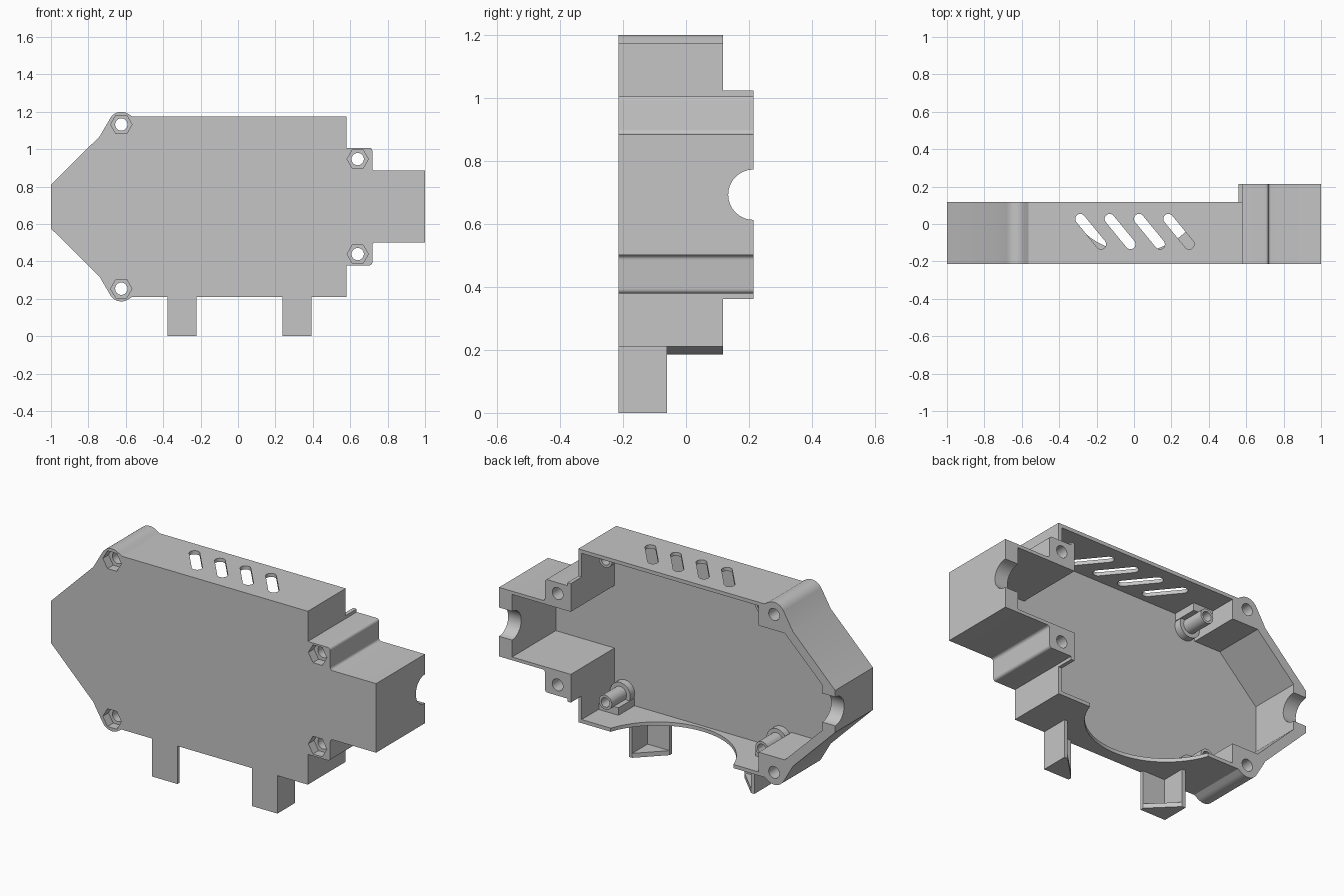
import bpy, bmesh, math
from mathutils import Vector

old = bpy.data.objects.get("Cube")
if old:
    bpy.data.objects.remove(old, do_unlink=True)

grey = bpy.data.materials.new("plain grey")
grey.use_nodes = True
grey.diffuse_color = (0.56, 0.56, 0.56, 1)
grey.node_tree.nodes["Principled BSDF"].inputs["Base Color"].default_value = grey.diffuse_color

MID = 0.693                     # height of the mirror line of the case
FRONT, BACK, REAR = -0.215, 0.118, 0.214
PLATE, WALL = 0.045, 0.02       # thickness of the front plate and the walls


def arc(cx, cy, r, start, end, n):
    """Points on an arc, angles in degrees."""
    angles = [math.radians(start + (end - start) * i / n) for i in range(n + 1)]
    return [(cx + r * math.cos(a), cy + r * math.sin(a)) for a in angles]


def circle(cx, cy, r, n=32):
    return arc(cx, cy, r, 0, 360, n)[:-1]


def rect(x0, y0, x1, y1):
    return [(x0, y0), (x1, y0), (x1, y1), (x0, y1)]


def mirrored(upper):
    """Close an upper half profile by mirroring it about MID."""
    return upper + [(x, 2 * MID - z) for x, z in reversed(upper)]


def prism(name, points, a, b, axis="y"):
    """Extrude a flat outline along an axis from a to b."""
    place = {"x": lambda p, t: (t, p[0], p[1]),
             "y": lambda p, t: (p[0], t, p[1]),
             "z": lambda p, t: (p[0], p[1], t)}[axis]
    bm = bmesh.new()
    face = bm.faces.new([bm.verts.new(place(p, a)) for p in points])
    grown = bmesh.ops.extrude_face_region(bm, geom=[face])["geom"]
    shift = Vector(place((0, 0), b - a))
    bmesh.ops.translate(bm, verts=[v for v in grown if isinstance(v, bmesh.types.BMVert)], vec=shift)
    bmesh.ops.recalc_face_normals(bm, faces=bm.faces)
    mesh = bpy.data.meshes.new(name)
    bm.to_mesh(mesh)
    bm.free()
    mesh.materials.append(grey)
    obj = bpy.data.objects.new(name, mesh)
    bpy.context.collection.objects.link(obj)
    return obj


def select(obj):
    bpy.ops.object.select_all(action="DESELECT")
    obj.select_set(True)
    bpy.context.view_layer.objects.active = obj


def combine(obj, other, operation="DIFFERENCE"):
    """Boolean with a helper object, which is then removed."""
    select(obj)
    mod = obj.modifiers.new("bool", "BOOLEAN")
    mod.operation = operation
    mod.solver = "EXACT"
    mod.object = other
    bpy.ops.object.modifier_apply(modifier=mod.name)
    bpy.data.objects.remove(other, do_unlink=True)


def smooth(obj):
    select(obj)
    bpy.ops.object.shade_smooth_by_angle(angle=math.radians(30))


# Case: full-depth outline with rounded screw corners and a stepped end
outline = [(-1, 0.81), (-0.74, 1.068)]
outline += arc(-0.624, 1.132, 0.068, 150, 55, 14)
outline += [(-0.565, 1.175), (0.58, 1.175), (0.58, 1.007)]
outline += arc(0.703, 0.992, 0.015, 90, 0, 5)
outline += arc(0.733, 0.90, 0.015, 180, 270, 5)
outline += [(1, 0.885)]
case = prism("case", mirrored(outline), FRONT, REAR)

# Lower rear rim everywhere except the stepped end
rim = [(-1.1, 1.4), (0.59, 1.4), (0.59, 1.024), (0.555, 1.024)]
combine(case, prism("rim_cutter", mirrored(rim), BACK, 0.4))

# Inside cavity, leaving solid corners for the screws
cavity = [(-0.92, 0.82), (-0.69, 1.045), (-0.53, 1.045), (-0.53, 1.155),
          (0.559, 1.155), (0.559, 0.867), (0.92, 0.867)]
combine(case, prism("cavity_cutter", mirrored(cavity), FRONT + PLATE, 0.4))

# Cable notches in both ends
combine(case, prism("notch_cutter", circle(REAR, MID, 0.08), 0.85, 1.1, "x"))
combine(case, prism("notch_cutter", circle(BACK, MID, 0.08), -1.1, -0.85, "x"))

# Round opening in the lower wall
combine(case, prism("arc_cutter", circle(0.003, 0.25, 0.4, 72), 0.1, 0.3, "z"))

# Slanted vents in the upper wall
slant = math.degrees(math.atan2(-0.135, 0.111))
for i in range(4):
    x = -0.287 + 0.157 * i
    slot = arc(x, 0.027, 0.027, slant + 90, slant + 270, 10)
    slot += arc(x + 0.111, -0.108, 0.027, slant - 90, slant + 90, 10)
    combine(case, prism("vent_cutter", slot, 1.1, 1.3, "z"))

# Screw holes with hexagonal pockets at the front
for x, dz in ((-0.624, 0.439), (0.64, 0.254)):
    for z in (MID + dz, MID - dz):
        combine(case, prism("hole_cutter", circle(x, z, 0.033, 24), -0.3, 0.4))
        combine(case, prism("hex_cutter", circle(x, z, 0.057, 6), -0.3, FRONT + 0.05))
smooth(case)

# Standoffs: wide foot, thin tube and a block joining the nearest wall
for x, side in ((-0.466, "right"), (0.496, "left")):
    for s, level in ((-1, "lower"), (1, "upper")):
        z = MID + s * 0.395
        post = prism(f"{level}_{side}_standoff", circle(x, z, 0.04, 24), FRONT + 0.02, 0.0)
        foot = prism("foot", circle(x, z, 0.062, 24), FRONT + 0.02, -0.13)
        combine(post, foot, "UNION")
        ends = sorted((z + s * 0.025, z + s * 0.075))
        block = rect(x - 0.06, ends[0], x + 0.06, ends[1])
        combine(post, prism("block", block, FRONT + 0.022, -0.03), "UNION")
        combine(post, prism("bore", circle(x, z, 0.026, 24), -0.15, 0.1))
        smooth(post)

# Legs: front plate, outer side plate and a triangular foot
for outer, inner, side in ((-0.378, -0.222, "right"), (0.393, 0.237, "left")):
    s = 1 if outer > 0 else -1
    edge = outer - s * WALL
    profile = [(outer, FRONT), (inner, FRONT), (inner, FRONT + WALL),
               (edge, FRONT + WALL), (edge, -0.06), (outer, -0.06)]
    leg = prism(f"{side}_leg", profile, 0, 0.211, "z")
    sole = [(outer, FRONT), (inner, FRONT), (inner, FRONT + WALL), (edge, -0.06), (outer, -0.06)]
    combine(leg, prism("sole", sole, 0, 0.025, "z"), "UNION")
